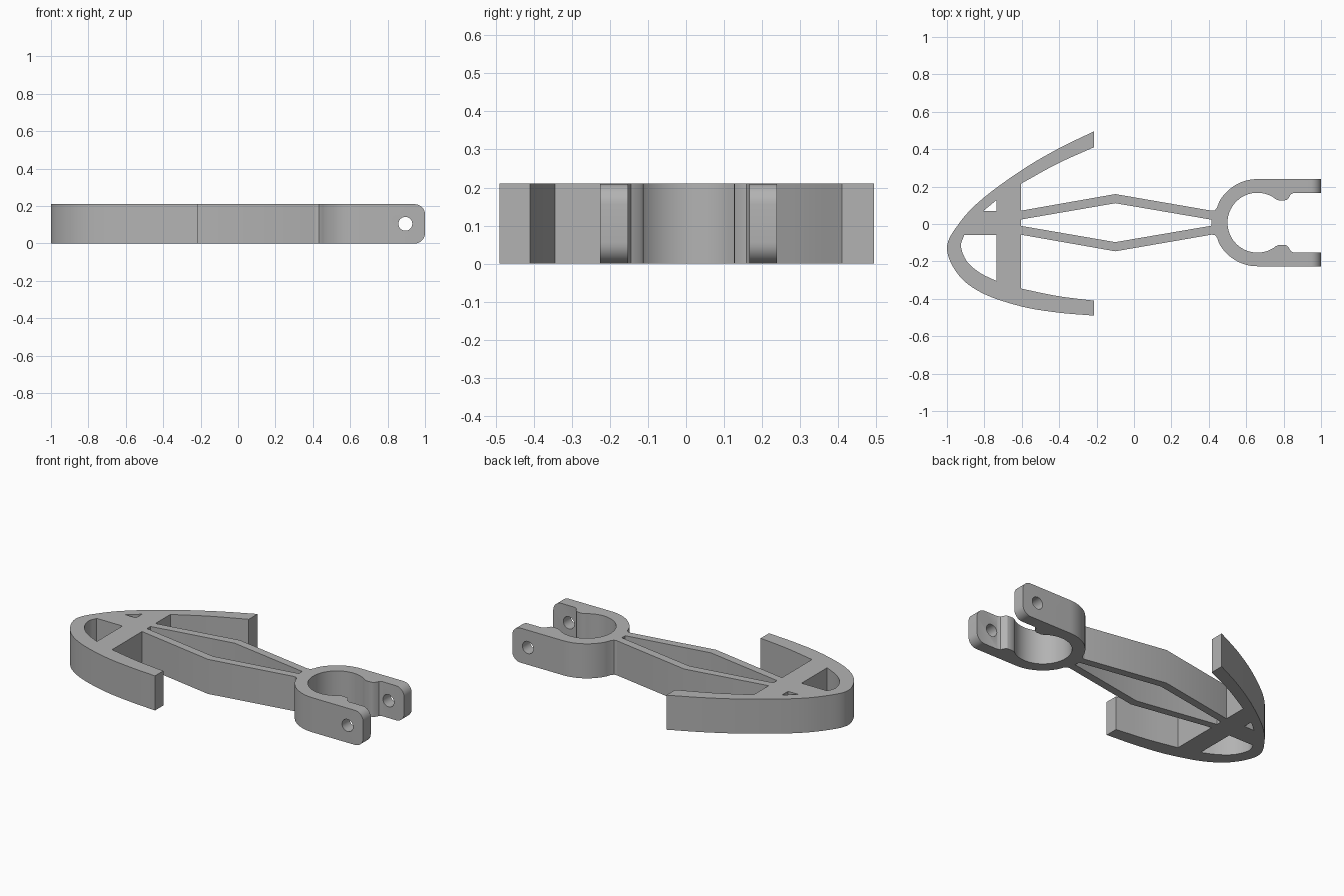
import bpy, bmesh, math
from mathutils import Vector

if "Cube" in bpy.data.objects:
    bpy.data.objects.remove(bpy.data.objects["Cube"])

H = 0.21      # height of the whole part
AXIS = 0.007  # y of the symmetry line of arms and clamp

grey = bpy.data.materials.new("plain grey")
grey.use_nodes = True
grey.diffuse_color = (0.45, 0.45, 0.45, 1)
grey.node_tree.nodes["Principled BSDF"].inputs["Base Color"].default_value = (0.45, 0.45, 0.45, 1)


def smooth(points, steps=8):
    """Catmull-Rom curve through the points."""
    p = [Vector(q) for q in points]
    p = [2 * p[0] - p[1]] + p + [2 * p[-1] - p[-2]]
    out = []
    for a, b, c, d in zip(p, p[1:], p[2:], p[3:]):
        for i in range(steps):
            t = i / steps
            out.append(tuple(0.5 * (2 * b + (c - a) * t + (2 * a - 5 * b + 4 * c - d) * t * t
                                    + (3 * b - a - 3 * c + d) * t ** 3)))
    return out + [tuple(points[-1])]


def arc(cx, r, start, end, n):
    angles = [math.radians(start + (end - start) * i / n) for i in range(n + 1)]
    return [(cx + r * math.cos(a), r * math.sin(a)) for a in angles]


def prism(name, outline, holes=(), y=0.0, round_end=None):
    """Extrude a plan outline with optional holes to the full height."""
    bm = bmesh.new()
    loops = [[bm.verts.new((px, py + y, 0)) for px, py in ring] for ring in (outline, *holes)]
    if holes:
        edges = [bm.edges.new((a, b)) for ring in loops for a, b in zip(ring, ring[1:] + ring[:1])]
        bmesh.ops.triangle_fill(bm, edges=edges, use_beauty=True, normal=(0, 0, 1))
    else:
        bm.faces.new(loops[0])
    ext = bmesh.ops.extrude_face_region(bm, geom=bm.faces[:], use_keep_orig=True)
    top = [g for g in ext["geom"] if isinstance(g, bmesh.types.BMVert)]
    bmesh.ops.translate(bm, verts=top, vec=(0, 0, H))
    bmesh.ops.recalc_face_normals(bm, faces=bm.faces[:])
    if round_end:
        ends = [e for e in bm.edges if all(v.co.x > 0.999 for v in e.verts)
                and abs(e.verts[0].co.z - e.verts[1].co.z) < 0.001]
        bmesh.ops.bevel(bm, geom=ends, offset=round_end, segments=8, profile=0.5, affect='EDGES')
    mesh = bpy.data.meshes.new(name)
    bm.to_mesh(mesh)
    bm.free()
    mesh.materials.append(grey)
    obj = bpy.data.objects.new(name, mesh)
    bpy.context.collection.objects.link(obj)
    return obj


def activate(obj):
    bpy.ops.object.select_all(action='DESELECT')
    obj.select_set(True)
    bpy.context.view_layer.objects.active = obj


# Hook: swept bow with a cross bar and a centre bar left between its openings
bow = smooth([(-0.215, 0.495), (-0.41, 0.4), (-0.605, 0.285), (-0.81, 0.135), (-0.93, 0.01),
              (-1, -0.125), (-0.94, -0.27), (-0.81, -0.37), (-0.605, -0.44), (-0.41, -0.473),
              (-0.215, -0.49)])
lower_inside = smooth([(-0.215, -0.41), (-0.41, -0.385), (-0.605, -0.345)])
upper_inside = smooth([(-0.605, 0.215), (-0.41, 0.322), (-0.215, 0.41)])
nose_opening = smooth([(-0.908, -0.06), (-0.925, -0.12), (-0.893, -0.2), (-0.825, -0.26),
                       (-0.735, -0.305)]) + [(-0.735, -0.06)]
small_opening = [(-0.805, 0.07), (-0.735, 0.07), (-0.735, 0.128)]
hook = prism("hook_frame", bow + lower_inside + upper_inside, [nose_opening, small_opening])

# Pair of bent arms forming an open diamond
arm = [(-0.605, 0.064), (-0.1, 0.153), (0.415, 0.064),
       (0.415, 0.016), (-0.1, 0.104), (-0.605, 0.017)]
arms = [prism(name, [(x, side * y) for x, y in arm], y=AXIS)
        for name, side in (("back_arm", 1), ("front_arm", -1))]

# Clamp: C-shaped ring with two lugs, inner snap bumps and rounded ends
half = [(0.415, 0.064), (0.432, 0.066), (0.444, 0.08)]
half += arc(0.66, 0.233, 152, 90, 14)
half += [(1, 0.233), (1, 0.16), (0.855, 0.16), (0.838, 0.152), (0.826, 0.13), (0.815, 0.121),
         (0.8, 0.119), (0.775, 0.119), (0.757, 0.126)]
half += arc(0.66, 0.16, 57, 180, 28)
clamp = prism("clamp", half + [(x, -y) for x, y in reversed(half[:-1])], y=AXIS, round_end=0.055)

# Bolt hole through both lugs
bpy.ops.mesh.primitive_cylinder_add(vertices=32, radius=0.037, depth=1, location=(0.895, 0, H / 2),
                                    rotation=(math.pi / 2, 0, 0))
cutter = bpy.context.object
cutter.name = "bolt_hole_cutter"
cutter.hide_render = True
cutter.data.materials.append(grey)
activate(clamp)
cut = clamp.modifiers.new("bolt hole", 'BOOLEAN')
cut.operation = 'DIFFERENCE'
cut.solver = 'EXACT'
cut.object = cutter
bpy.ops.object.modifier_apply(modifier=cut.name)
bpy.data.objects.remove(cutter)

# Smooth curved walls, keep the rims sharp
for obj in (hook, clamp, *arms):
    activate(obj)
    bpy.ops.object.shade_smooth_by_angle(angle=math.radians(30))
